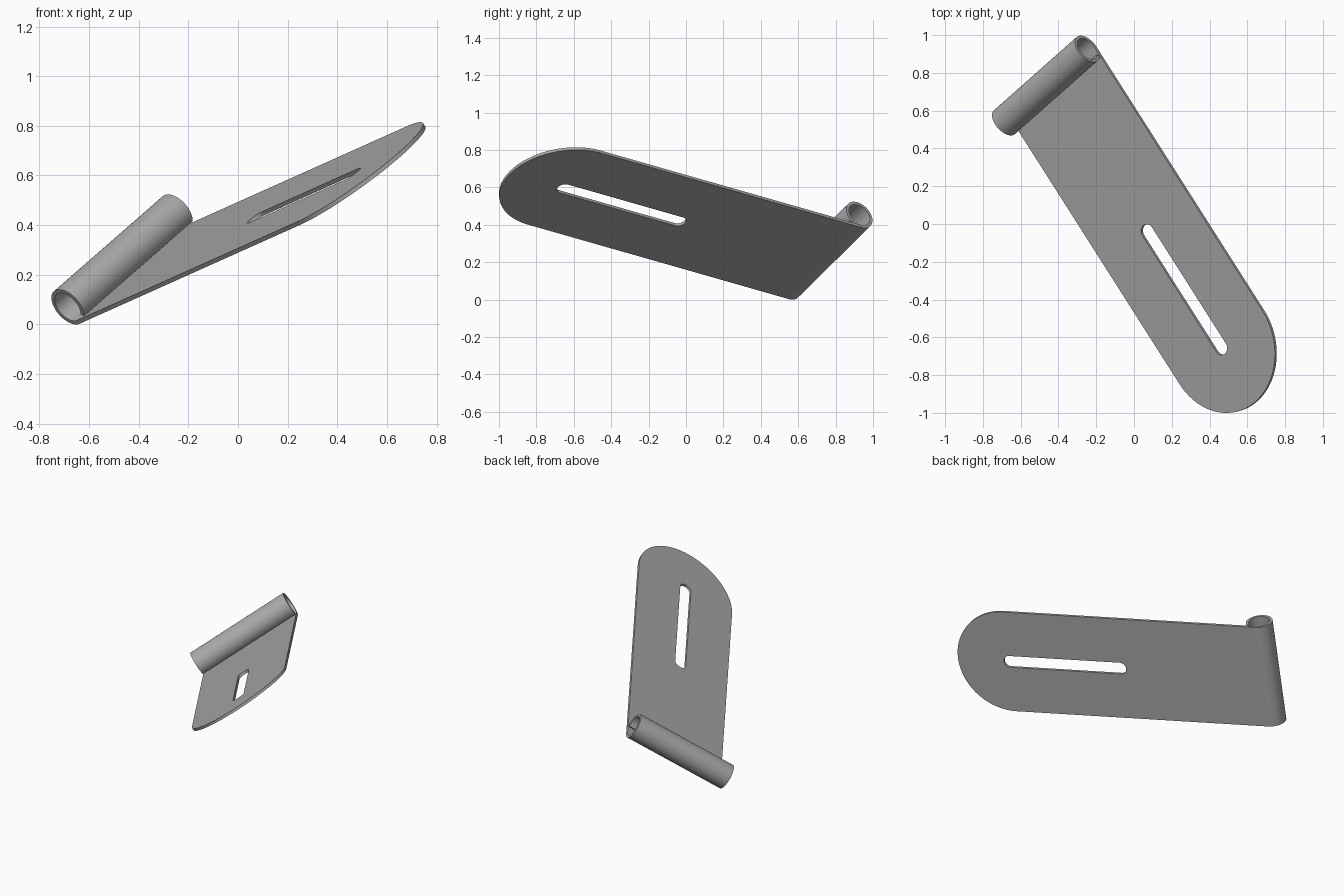
import bpy
from math import sin, cos, radians
from mathutils import Matrix, Vector

cube = bpy.data.objects.get("Cube")
if cube:
    bpy.data.objects.remove(cube, do_unlink=True)

# Main dimensions
WIDTH = 0.70
LENGTH = 1.702        # barrel axis to centre of rounded end
BARREL_R = 0.084
THICK = 0.017
SLOT_R = 0.04
SLOT_LEN = 0.747

# Tilted frame: along the leaf, along the barrel, and out of the leaf
along = Vector((0.522, -0.820, 0.234)).normalized()
pin = Vector((0.625, 0.553, 0.546))
pin = (pin - along * pin.dot(along)).normalized()
out = along.cross(pin)
barrel_centre = Vector((-0.467, 0.733, 0.262))

steel = bpy.data.materials.new("grey steel")
steel.use_nodes = True
GREY = (0.40, 0.40, 0.40, 1)
steel.diffuse_color = GREY
steel.node_tree.nodes["Principled BSDF"].inputs["Base Color"].default_value = GREY


def arc(cx, cy, r, start, end, steps):
    angles = [radians(start + (end - start) * i / steps) for i in range(steps + 1)]
    return [(cx + r * cos(a), cy + r * sin(a)) for a in angles]


def extruded(name, loops, depth, origin, x_axis, y_axis):
    """Fill closed 2D loops (inner loops become holes) and extrude them evenly."""
    curve = bpy.data.curves.new(name, "CURVE")
    curve.dimensions = "2D"
    curve.fill_mode = "BOTH"
    curve.extrude = depth / 2
    for loop in loops:
        spline = curve.splines.new("POLY")
        spline.points.add(len(loop) - 1)
        for point, (x, y) in zip(spline.points, loop):
            point.co = (x, y, 0, 1)
        spline.use_cyclic_u = True
    obj = bpy.data.objects.new(name, curve)
    bpy.context.collection.objects.link(obj)
    rotation = Matrix((x_axis, y_axis, x_axis.cross(y_axis))).transposed()
    obj.matrix_world = Matrix.Translation(origin) @ rotation.to_4x4()
    bpy.ops.object.select_all(action="DESELECT")
    obj.select_set(True)
    bpy.context.view_layer.objects.active = obj
    bpy.ops.object.convert(target="MESH")
    obj = bpy.context.object
    obj.data.materials.clear()
    obj.data.materials.append(steel)
    bpy.ops.object.shade_smooth_by_angle(angle=radians(30))
    return obj


# Flat leaf with a rounded end and a long slot
half = WIDTH / 2
outline = [(0, half), (0, -half)] + arc(LENGTH, 0, half, -90, 90, 64)
slot = (arc(LENGTH, 0, SLOT_R, -90, 90, 24)
        + arc(LENGTH - SLOT_LEN, 0, SLOT_R, 90, 270, 24))
leaf_origin = barrel_centre - out * (BARREL_R - THICK / 2)
extruded("hinge_leaf", [outline, slot], THICK, leaf_origin, along, pin)

# Barrel curled up from the leaf, stopping just short of its top face
curl = (arc(0, 0, BARREL_R, -90, -408, 72)
        + arc(0, 0, BARREL_R - THICK, -408, -90, 72))
extruded("rolled_barrel", [curl], WIDTH, barrel_centre, along, out)
